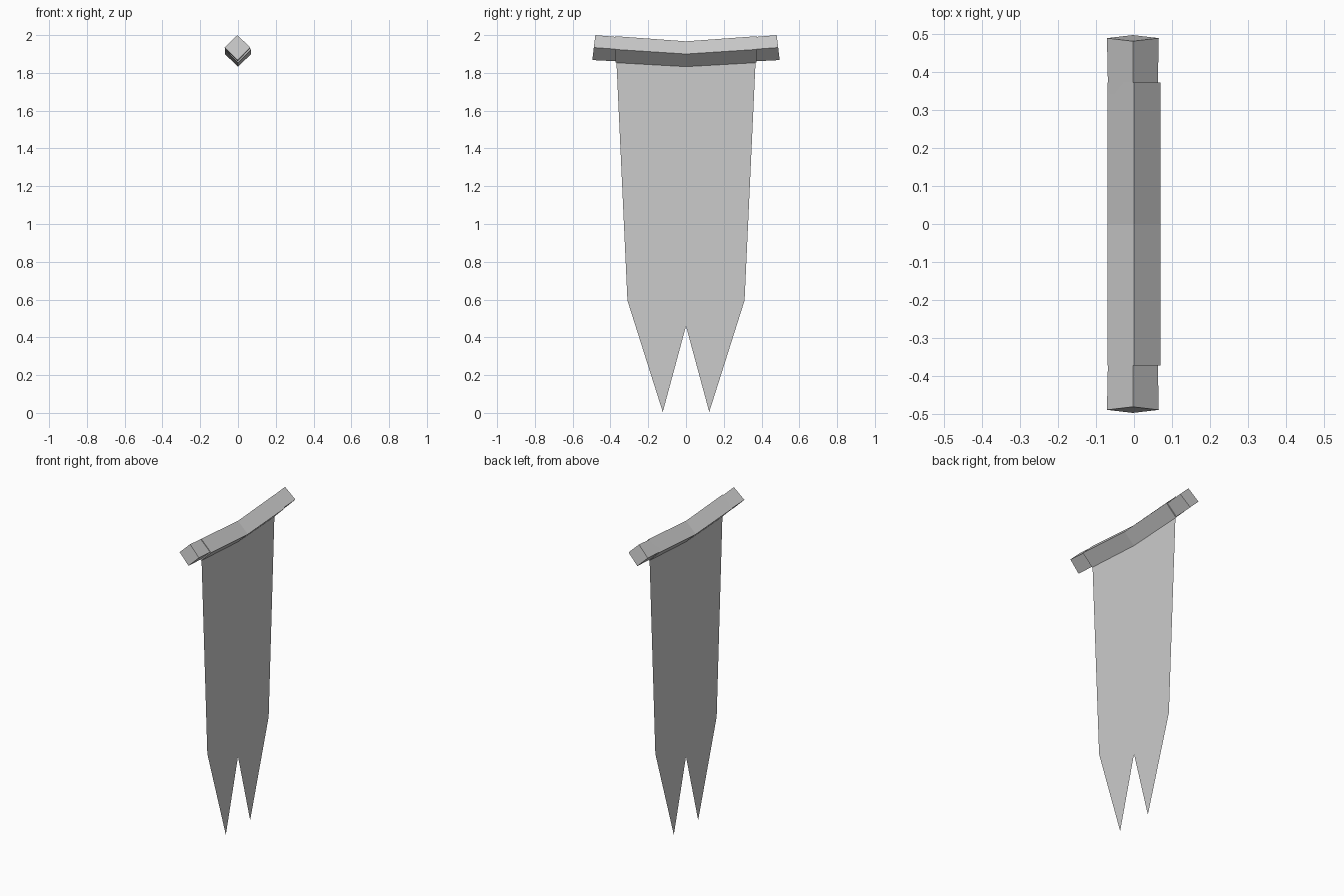
import bpy, bmesh

cube = bpy.data.objects.get("Cube")
if cube:
    bpy.data.objects.remove(cube)

grey = bpy.data.materials.new("plain_grey")
grey.use_nodes = True
colour = (0.6, 0.6, 0.6, 1)
grey.diffuse_color = colour
grey.node_tree.nodes["Principled BSDF"].inputs["Base Color"].default_value = colour


def finish(name, bm):
    mesh = bpy.data.meshes.new(name)
    bm.to_mesh(mesh)
    bm.free()
    mesh.materials.append(grey)
    obj = bpy.data.objects.new(name, mesh)
    bpy.context.collection.objects.link(obj)


def bent_bar(name, stations, shift=0):
    """Diamond bar; each station is y, centre z, half width, half height, end lean."""
    bm = bmesh.new()
    rings = []
    for y, z, w, h, lean in stations:
        corners = [(w, y, z), (0, y - lean, z + h), (-w, y, z), (0, y + lean, z - h)]
        rings.append([bm.verts.new((px + shift, py, pz)) for px, py, pz in corners])
    for a, b in zip(rings, rings[1:]):
        for i in range(4):
            j = (i + 1) % 4
            bm.faces.new((a[i], a[j], b[j], b[i]))
    bm.faces.new(rings[0])
    bm.faces.new(rings[-1])
    bmesh.ops.recalc_face_normals(bm, faces=bm.faces)
    finish(name, bm)


# Sagging crossbar with leaning ends
bent_bar("crossbar", [(-0.488, 1.934, 0.068, 0.066, -0.008),
                      (0, 1.9, 0.058, 0.058, 0),
                      (0.488, 1.934, 0.068, 0.066, 0.008)], -0.003)

# Cloth sleeve wrapped round the bar
bent_bar("cloth_sleeve", [(-0.372, 1.924, 0.07, 0.07, 0),
                          (0, 1.9, 0.07, 0.067, 0),
                          (0.372, 1.924, 0.07, 0.07, 0)])

# Thin hanging cloth with two pointed tails, mirrored about the middle
bm = bmesh.new()
half = [(0, 1.834), (0.368, 1.854), (0.31, 0.595), (0.123, 0.005), (0, 0.46)]
for side in (1, -1):
    verts = [bm.verts.new((0, side * y, z)) for y, z in half]
    bm.faces.new(verts if side < 0 else verts[::-1])
bmesh.ops.remove_doubles(bm, verts=bm.verts, dist=0.0005)
bmesh.ops.recalc_face_normals(bm, faces=bm.faces)
finish("hanging_cloth", bm)
